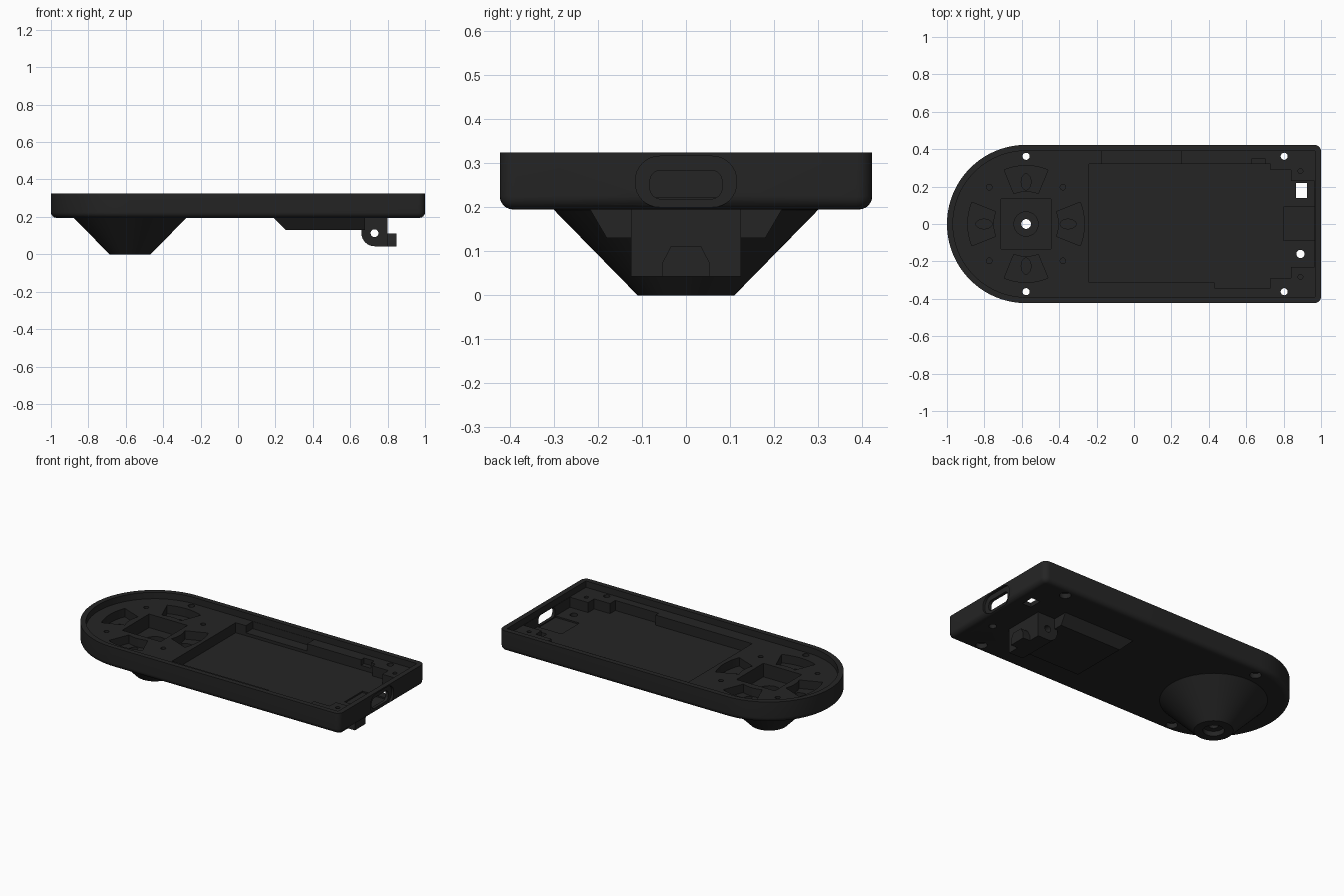
import bpy, bmesh, math
from math import sin, cos, pi

if "Cube" in bpy.data.objects:
    bpy.data.objects.remove(bpy.data.objects["Cube"])

CX = -0.577          # centre of the round end
TOP = 0.325          # rim height
mat = bpy.data.materials.new("matte black plastic")
mat.diffuse_color = (0.018, 0.018, 0.018, 1)
mat.use_nodes = True
mat.node_tree.nodes["Principled BSDF"].inputs["Base Color"].default_value = mat.diffuse_color


def make(name, bm):
    bmesh.ops.recalc_face_normals(bm, faces=bm.faces)
    me = bpy.data.meshes.new(name)
    bm.to_mesh(me)
    bm.free()
    ob = bpy.data.objects.new(name, me)
    bpy.context.collection.objects.link(ob)
    return ob


def rings(name, loops):
    """Skin a stack of matching closed loops and cap both ends."""
    bm = bmesh.new()
    vs = [[bm.verts.new(p) for p in loop] for loop in loops]
    n = len(vs[0])
    for a, b in zip(vs, vs[1:]):
        for i in range(n):
            j = (i + 1) % n
            bm.faces.new((a[i], a[j], b[j], b[i]))
    bm.faces.new(vs[0][::-1])
    bm.faces.new(vs[-1])
    return make(name, bm)


def prism(name, pts, lo, hi, axis="z"):
    put = {"z": lambda a, b, h: (a, b, h),
           "y": lambda a, b, h: (a, h, b),
           "x": lambda a, b, h: (h, a, b)}[axis]
    return rings(name, [[put(a, b, h) for a, b in pts] for h in (lo, hi)])


def circle(cx, cy, r, ry=None, n=32):
    ry = ry or r
    return [(cx + r * cos(2 * pi * i / n), cy + ry * sin(2 * pi * i / n)) for i in range(n)]


def rect(x0, x1, y0, y1):
    return [(x0, y0), (x1, y0), (x1, y1), (x0, y1)]


def round_rect(x0, x1, y0, y1, r, n=8):
    pts = []
    for k, (cx, cy) in enumerate([(x1 - r, y1 - r), (x0 + r, y1 - r), (x0 + r, y0 + r), (x1 - r, y0 + r)]):
        for i in range(n + 1):
            a = pi / 2 * (k + i / n)
            pts.append((cx + r * cos(a), cy + r * sin(a)))
    return pts


def outline(inset):
    """Tray footprint: half round at the left, small corners at the right."""
    R, r, pts = 0.423 - inset, 0.036, []
    for i in range(65):
        a = pi / 2 + pi * i / 64
        pts.append((CX + R * cos(a), R * sin(a)))
    rr = max(r - inset, 0.004)
    for sy in (-1, 1):
        for i in range(7):
            a = (-pi / 2 if sy < 0 else 0) + pi / 2 * i / 6
            pts.append((1 - inset - rr + rr * cos(a), sy * (R - rr) + rr * sin(a)))
    return pts


def combine(body, tool, op):
    m = body.modifiers.new("join", "BOOLEAN")
    m.operation, m.solver, m.object = op, "EXACT", tool
    bpy.context.view_layer.objects.active = body
    bpy.ops.object.modifier_apply(modifier=m.name)
    bpy.data.objects.remove(tool)


# Tray body with a rounded lower edge
loops = []
for i in range(7):
    a = pi / 2 * i / 6
    ins, z = 0.03 * (1 - sin(a)), 0.195 + 0.03 * (1 - cos(a))
    loops.append([(x, y, z) for x, y in outline(ins)])
loops.append([(x, y, TOP) for x, y in outline(0)])
tray = rings("tray", loops)

# Cone foot and sloped block underneath
cone = rings("cone_foot", [[(x, y, z) for x, y in circle(CX, 0, r, n=64)]
                           for r, z in ((0.11, 0), (0.3, 0.194), (0.3, 0.24))])
combine(tray, cone, "UNION")
block = rings("under_block", [
    [(x, y, 0.13) for x, y in rect(0.255, 0.68, -0.18, 0.18)],
    [(x, y, 0.195) for x, y in rect(0.19, 0.68, -0.218, 0.218)],
    [(x, y, 0.21) for x, y in rect(0.19, 0.68, -0.218, 0.218)]])
combine(tray, block, "UNION")

# Hinge lug with rounded lower corner
lug = [(0.8, 0.21), (0.66, 0.21)]
lug += [(0.73 - 0.07 * cos(pi / 2 * i / 8), 0.113 - 0.07 * sin(pi / 2 * i / 8)) for i in range(9)]
lug.append((0.8, 0.043))
combine(tray, prism("hinge_lug", lug, -0.125, 0.125, "y"), "UNION")
tab = [(-0.053, 0.043), (0.053, 0.043), (0.053, 0.075), (0.034, 0.112), (-0.034, 0.112), (-0.053, 0.075)]
combine(tray, prism("hinge_tab", tab, 0.78, 0.848, "x"), "UNION")


def cut(pts, lo, hi=0.4, axis="z"):
    combine(tray, prism("cutter", pts, lo, hi, axis), "DIFFERENCE")


# Shallow recess inside the rim, then the long bay
cut(outline(0.032), 0.285)
bay = [(-0.24, -0.312), (0.43, -0.312), (0.43, -0.342), (0.73, -0.342), (0.73, -0.29),
       (0.84, -0.29), (0.84, -0.23), (0.966, -0.23), (0.966, 0.23), (0.84, 0.23),
       (0.84, 0.29), (0.73, 0.29), (0.73, 0.32), (-0.24, 0.32)]
cut(bay, 0.222)
cut(rect(-0.17, 0.255, 0.3, 0.389), 0.24)
cut(rect(0.8, 0.966, -0.087, 0.09), 0.213)
cut(rect(0.63, 0.7, 0.3, 0.35), 0.25)

# Port in the end wall with a recessed surround
cut(round_rect(-0.115, 0.115, 0.2, 0.316, 0.055), 0.985, 1.1, "x")
cut(round_rect(-0.082, 0.082, 0.219, 0.284, 0.025), 0.9, 1.1, "x")

# Square well and stepped centre bore in the round end
cut(rect(CX - 0.133, CX + 0.133, -0.133, 0.133), 0.2)
cut(circle(CX, 0, 0.065), 0.07)
cut(circle(CX, 0, 0.026), -0.1)
cut(circle(CX, 0, 0.06), -0.1, 0.03)

# Four arc pockets, each with an oval pit
for k in range(4):
    t = k * pi / 2
    arc = [(r, t + s * math.radians(22) * (1 - 2 * i / 12))
           for r, s in ((0.175, 1), (0.312, -1)) for i in range(13)]
    cut([(CX + r * cos(a), r * sin(a)) for r, a in arc], 0.232)
    rx, ry = (0.043, 0.026) if k % 2 == 0 else (0.026, 0.043)
    cut(circle(CX + 0.225 * cos(t), 0.225 * sin(t), rx, ry, 24), 0.165)

# Screw holes, countersunk below, and blind pin holes
for y in (-0.362, 0.362):
    for x in (CX, 0.803):
        cut(circle(x, y, 0.019, n=24), 0.1)
        cut(circle(x, y, 0.033, n=24), 0.1, 0.225)
for y in (-0.197, 0.197):
    for x in (CX - 0.197, CX + 0.197):
        cut(circle(x, y, 0.015, n=16), 0.25)
for y in (-0.283, 0.283):
    cut(circle(0.89, y, 0.013, n=16), 0.25)

# Floor openings near the port and the hinge pin hole
cut(rect(0.866, 0.926, 0.14, 0.22), 0.1)
cut(circle(0.89, -0.16, 0.022, n=24), 0.1)
cut(circle(0.73, 0.113, 0.021, n=24), -0.3, 0.3, "y")

tray.data.materials.clear()
tray.data.materials.append(mat)
for p in tray.data.polygons:
    p.material_index = 0
bpy.ops.object.select_all(action="DESELECT")
tray.select_set(True)
bpy.context.view_layer.objects.active = tray
bpy.ops.object.shade_smooth_by_angle(angle=math.radians(30))
